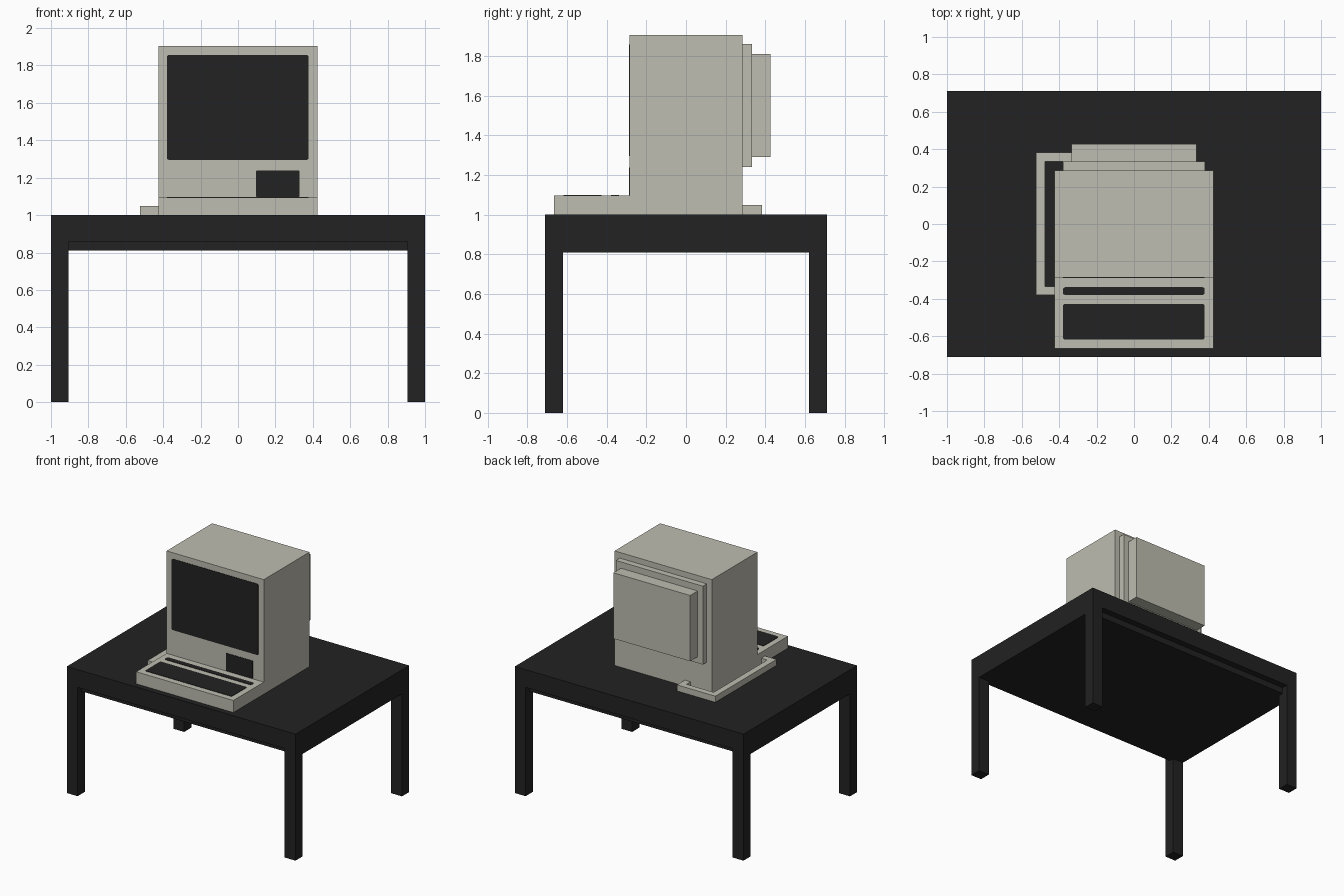
import bpy, bmesh, math

cube = bpy.data.objects.get("Cube")
if cube:
    bpy.data.objects.remove(cube, do_unlink=True)


def material(name, rgb):
    m = bpy.data.materials.new(name)
    m.use_nodes = True
    m.diffuse_color = (*rgb, 1)
    m.node_tree.nodes["Principled BSDF"].inputs["Base Color"].default_value = (*rgb, 1)
    return m


BEIGE = material("warm beige plastic", (0.515, 0.51, 0.44))
BLACK = material("soft black", (0.016, 0.016, 0.016))

# Where a profile point (a, b) and an extrusion position t land in space
PLACE = {
    "x": lambda a, b, t: (t, a, b),
    "y": lambda a, b, t: (a, t, b),
    "z": lambda a, b, t: (a, b, t),
}


def prism(name, profile, axis, lo, hi, mat):
    """Extrude a closed 2D profile along an axis from lo to hi."""
    bm = bmesh.new()
    place = PLACE[axis]
    ends = [[bm.verts.new(place(a, b, t)) for a, b in profile] for t in (lo, hi)]
    for ring in ends:
        bm.faces.new(ring)
    n = len(profile)
    for i in range(n):
        j = (i + 1) % n
        bm.faces.new((ends[0][i], ends[0][j], ends[1][j], ends[1][i]))
    bmesh.ops.recalc_face_normals(bm, faces=bm.faces)
    mesh = bpy.data.meshes.new(name)
    bm.to_mesh(mesh)
    bm.free()
    mesh.materials.append(mat)
    obj = bpy.data.objects.new(name, mesh)
    bpy.context.collection.objects.link(obj)
    return obj


def rect(a0, a1, b0, b1):
    return [(a0, b0), (a1, b0), (a1, b1), (a0, b1)]


def round_rect(a0, a1, b0, b1, r=0.012, steps=3):
    pts = []
    corners = [(a1 - r, b1 - r), (a0 + r, b1 - r), (a0 + r, b0 + r), (a1 - r, b0 + r)]
    for k, (ca, cb) in enumerate(corners):
        for s in range(steps + 1):
            ang = math.pi / 2 * (k + s / steps)
            pts.append((ca + r * math.cos(ang), cb + r * math.sin(ang)))
    return pts


# Table: top slab, stepped apron between the legs, four square legs
X, Y = 1.0, 0.71          # outer half sizes
LX, LY = 0.905, 0.62      # inner faces of the legs
STEP = 0.66               # apron set back on the long sides
prism("table_top", rect(-X, X, -Y, Y), "z", 0.86, 1.0, BLACK)
quarter = [(X, LY), (LX, LY), (LX, STEP)]
apron = (quarter
         + [(-x, y) for x, y in reversed(quarter)]
         + [(-x, -y) for x, y in quarter]
         + [(x, -y) for x, y in reversed(quarter)])
prism("table_apron", apron, "z", 0.81, 0.86, BLACK)
for sx, side in ((1, "left"), (-1, "right")):
    for sy, end in ((-1, "front"), (1, "back")):
        prism(f"table_leg_{end}_{side}",
              rect(*sorted((sx * LX, sx * X)), *sorted((sy * LY, sy * Y))),
              "z", 0.0, 0.86, BLACK)

# Computer case with the keyboard ledge, as one side profile
FRONT, BACK, DECK = -0.285, 0.285, 1.095
case = [(-0.665, 1.0), (BACK, 1.0), (BACK, 1.905), (FRONT, 1.905),
        (FRONT, DECK), (-0.665, DECK)]
prism("computer_case", case, "x", -0.425, 0.425, BEIGE)

# Two stepped housings on the back
prism("back_housing_inner", rect(-0.38, 0.38, 1.24, 1.86), "y", BACK, 0.333, BEIGE)
prism("back_housing_outer", rect(-0.335, 0.335, 1.29, 1.81), "y", 0.333, 0.427, BEIGE)

# Thin black plates on the front and the keyboard deck
T = 0.003
prism("screen", round_rect(-0.38, 0.378, 1.295, 1.857), "y", FRONT - T, FRONT, BLACK)
prism("disk_drive", round_rect(0.095, 0.33, 1.097, 1.238, 0.006), "y", FRONT - T, FRONT, BLACK)
prism("key_block", round_rect(-0.38, 0.378, -0.618, -0.427), "z", DECK, DECK + T, BLACK)
prism("key_strip", round_rect(-0.38, 0.378, -0.379, -0.338), "z", DECK, DECK + T, BLACK)

# Square cable from the keyboard side round to the back of the case
cable = [(-0.425, -0.38), (-0.525, -0.38), (-0.525, 0.383), (-0.19, 0.383),
         (-0.19, BACK), (-0.24, BACK), (-0.24, 0.335), (-0.477, 0.335),
         (-0.477, -0.333), (-0.425, -0.333)]
prism("keyboard_cable", cable, "z", 1.0, 1.048, BEIGE)
